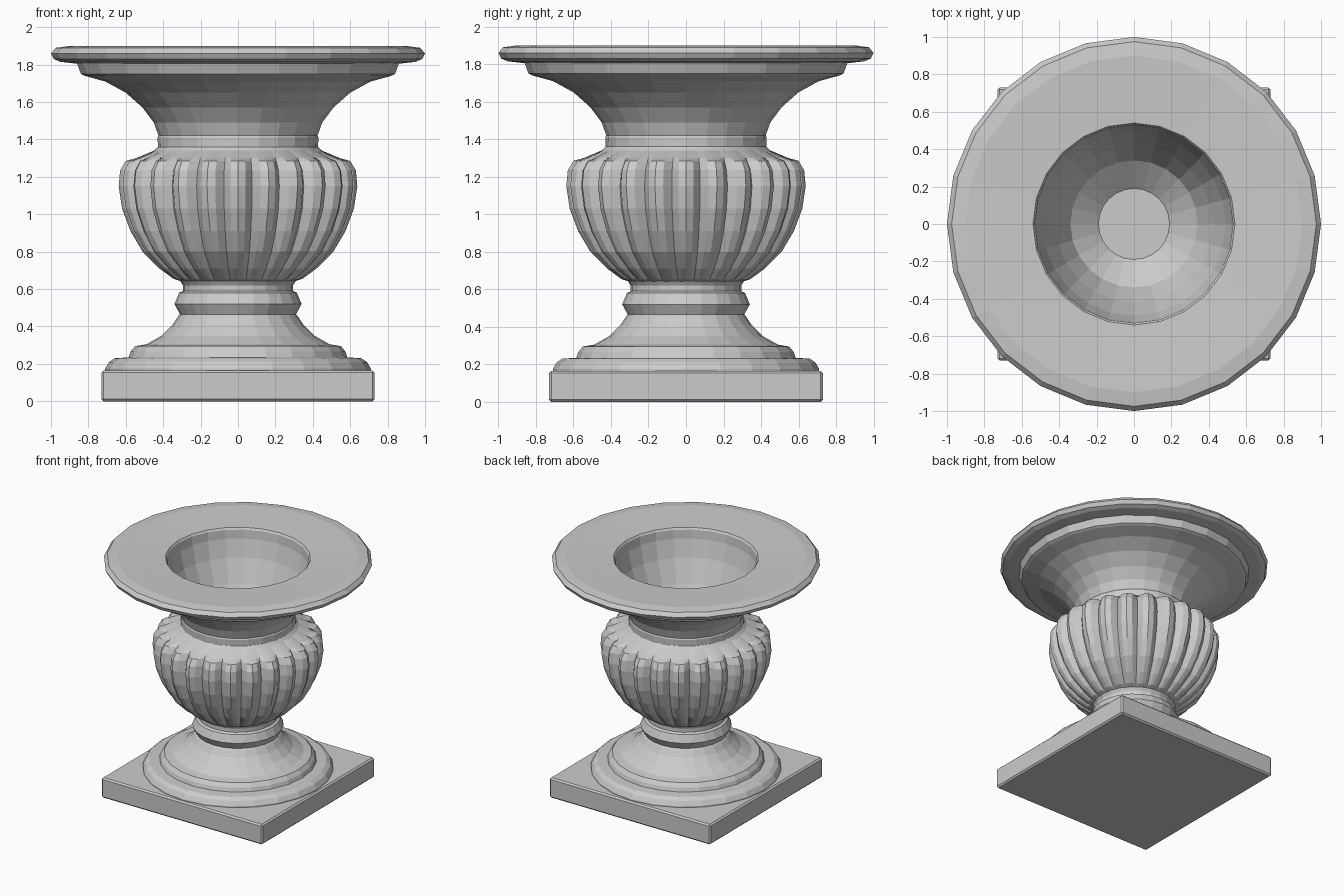
import bpy, bmesh
from math import cos, sin, pi


def finish(name, bm):
    mesh = bpy.data.meshes.new(name)
    bm.to_mesh(mesh)
    bm.free()
    obj = bpy.data.objects.new(name, mesh)
    bpy.context.collection.objects.link(obj)
    return obj


def lathe(name, profile, sides, flute=(0,), cap_end=False):
    """Spin (radius, z, groove depth) rows; flute scales the depth around each lobe."""
    bm = bmesh.new()
    rings = []
    for r, z, *d in profile:
        depth = d[0] if d else 0
        ring = []
        for i in range(sides):
            a = 2 * pi * i / sides
            rr = r - depth * flute[i % len(flute)]
            ring.append(bm.verts.new((rr * cos(a), rr * sin(a), z)))
        rings.append(ring)
    for lo, hi in zip(rings, rings[1:]):
        for i in range(sides):
            j = (i + 1) % sides
            bm.faces.new((lo[i], lo[j], hi[j], hi[i]))
    if cap_end:
        bm.faces.new(rings[-1])
    return finish(name, bm)


# Square plinth with softened edges
bm = bmesh.new()
bmesh.ops.create_cube(bm, size=1)
for v in bm.verts:
    v.co.x *= 1.46
    v.co.y *= 1.46
    v.co.z = (v.co.z + 0.5) * 0.165
bmesh.ops.bevel(bm, geom=bm.edges[:], offset=0.012, segments=1, affect='EDGES')
finish("plinth", bm)

# Stepped round foot, flared stem and collar
lathe("foot", [
    (0.71, 0.15), (0.71, 0.175), (0.69, 0.21), (0.66, 0.23), (0.585, 0.235),
    (0.575, 0.265), (0.55, 0.295), (0.49, 0.305), (0.41, 0.35), (0.35, 0.41),
    (0.32, 0.455), (0.31, 0.465), (0.34, 0.52), (0.315, 0.58), (0.295, 0.59),
    (0.295, 0.62), (0.32, 0.66)], 24)

# Bulging bowl with carved vertical lobes
lathe("fluted_bowl", [
    (0.30, 0.64), (0.345, 0.655, 0.015), (0.42, 0.71, 0.03), (0.51, 0.80, 0.04),
    (0.575, 0.91, 0.05), (0.62, 1.03, 0.055), (0.638, 1.15, 0.06),
    (0.63, 1.235, 0.065), (0.60, 1.285, 0.065), (0.545, 1.30, 0.02),
    (0.45, 1.34), (0.43, 1.36)], 96, (0, 0.25, 1, 0.25))

# Neck, flared mouth, broad rim and hollow interior
lathe("mouth_and_rim", [
    (0.44, 1.34), (0.428, 1.36), (0.43, 1.41), (0.425, 1.42), (0.45, 1.49),
    (0.51, 1.57), (0.60, 1.65), (0.71, 1.71), (0.82, 1.74), (0.84, 1.75),
    (0.86, 1.805), (0.95, 1.815), (0.985, 1.83), (1.0, 1.86), (0.975, 1.89),
    (0.90, 1.90), (0.54, 1.885), (0.53, 1.87), (0.525, 1.80), (0.49, 1.66),
    (0.42, 1.48), (0.34, 1.32), (0.19, 1.20)], 24, cap_end=True)
